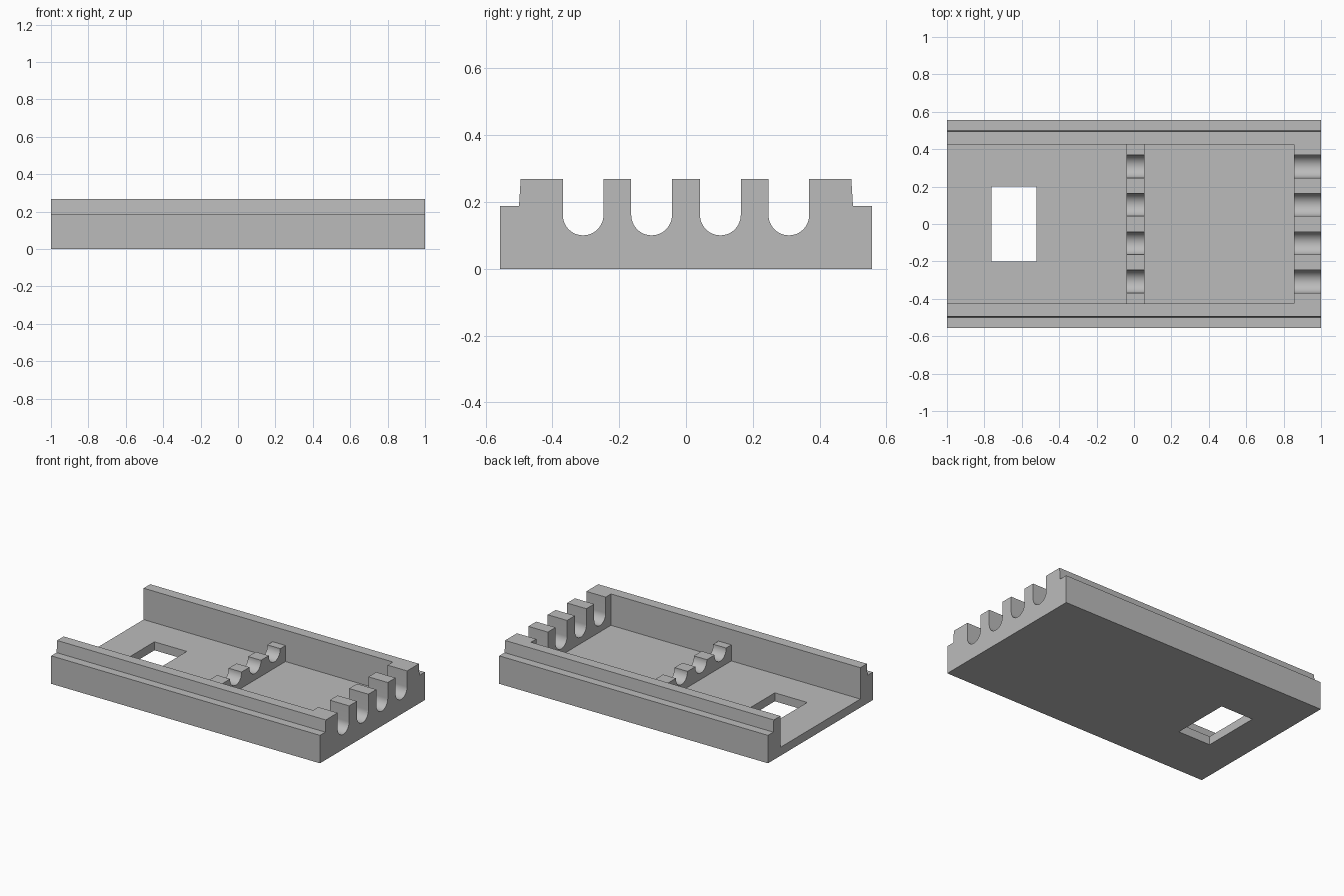
import bpy, bmesh, math
from mathutils import Vector

cube = bpy.data.objects.get("Cube")
if cube:
    bpy.data.objects.remove(cube, do_unlink=True)

grey = bpy.data.materials.new("plain grey")
grey.use_nodes = True
colour = (0.5, 0.5, 0.5, 1)
grey.diffuse_color = colour
grey.node_tree.nodes["Principled BSDF"].inputs["Base Color"].default_value = colour


def extrude(name, points, direction):
    """Solid made by sweeping a closed flat profile along a direction."""
    bm = bmesh.new()
    face = bm.faces.new([bm.verts.new(p) for p in points])
    result = bmesh.ops.extrude_face_region(bm, geom=[face])
    moved = [v for v in result["geom"] if isinstance(v, bmesh.types.BMVert)]
    bmesh.ops.translate(bm, verts=moved, vec=Vector(direction))
    bmesh.ops.recalc_face_normals(bm, faces=bm.faces)
    mesh = bpy.data.meshes.new(name)
    bm.to_mesh(mesh)
    bm.free()
    mesh.materials.append(grey)
    obj = bpy.data.objects.new(name, mesh)
    bpy.context.scene.collection.objects.link(obj)
    return obj


HALF, INNER, TOP, FLOOR, LEDGE = 0.557, 0.425, 0.268, 0.057, 0.188
RIB_TOP, OVER = 0.165, 0.4

# Solid body with stepped, slightly tapered upper sides
side = [(HALF, 0), (HALF, LEDGE), (0.5, LEDGE), (0.495, TOP)]
outline = side + [(-y, z) for y, z in reversed(side)]
tray = extrude("tray", [(-1, y, z) for y, z in outline], (2, 0, 0))

# Open bay, leaving the floor, the low rib and the end wall
bay = [(-1.1, FLOOR), (-0.04, FLOOR), (-0.04, RIB_TOP), (0.056, RIB_TOP),
       (0.056, FLOOR), (0.856, FLOOR), (0.856, OVER), (-1.1, OVER)]
cutters = [extrude("bay_cutter", [(x, -INNER, z) for x, z in bay], (0, 2 * INNER, 0))]

# Rectangular floor window
window = [(-0.762, -0.2), (-0.521, -0.2), (-0.521, 0.2), (-0.762, 0.2)]
cutters.append(extrude("window_cutter", [(x, y, -0.1) for x, y in window], (0, 0, 0.3)))

# Four round-bottomed channels through the rib and the end wall
RADIUS, CENTRE, STEPS = 0.061, 0.161, 24
for y in (-0.308, -0.103, 0.103, 0.308):
    arc = [math.pi + math.pi * i / STEPS for i in range(STEPS + 1)]
    points = [(-0.2, y + RADIUS * math.cos(a), CENTRE + RADIUS * math.sin(a)) for a in arc]
    points += [(-0.2, y + RADIUS, OVER), (-0.2, y - RADIUS, OVER)]
    cutters.append(extrude("channel_cutter", points, (1.3, 0, 0)))

for cutter in cutters:
    cutter.hide_render = True
    cut = tray.modifiers.new(cutter.name, "BOOLEAN")
    cut.operation = "DIFFERENCE"
    cut.solver = "EXACT"
    cut.object = cutter

# Bake the cuts and drop the cutters
bpy.context.view_layer.update()
graph = bpy.context.evaluated_depsgraph_get()
finished = bpy.data.meshes.new_from_object(tray.evaluated_get(graph))
tray.modifiers.clear()
tray.data = finished
for cutter in cutters:
    bpy.data.objects.remove(cutter, do_unlink=True)

for obj in bpy.context.selected_objects:
    obj.select_set(False)
tray.select_set(True)
bpy.context.view_layer.objects.active = tray
bpy.ops.object.shade_smooth_by_angle(angle=math.radians(30))
